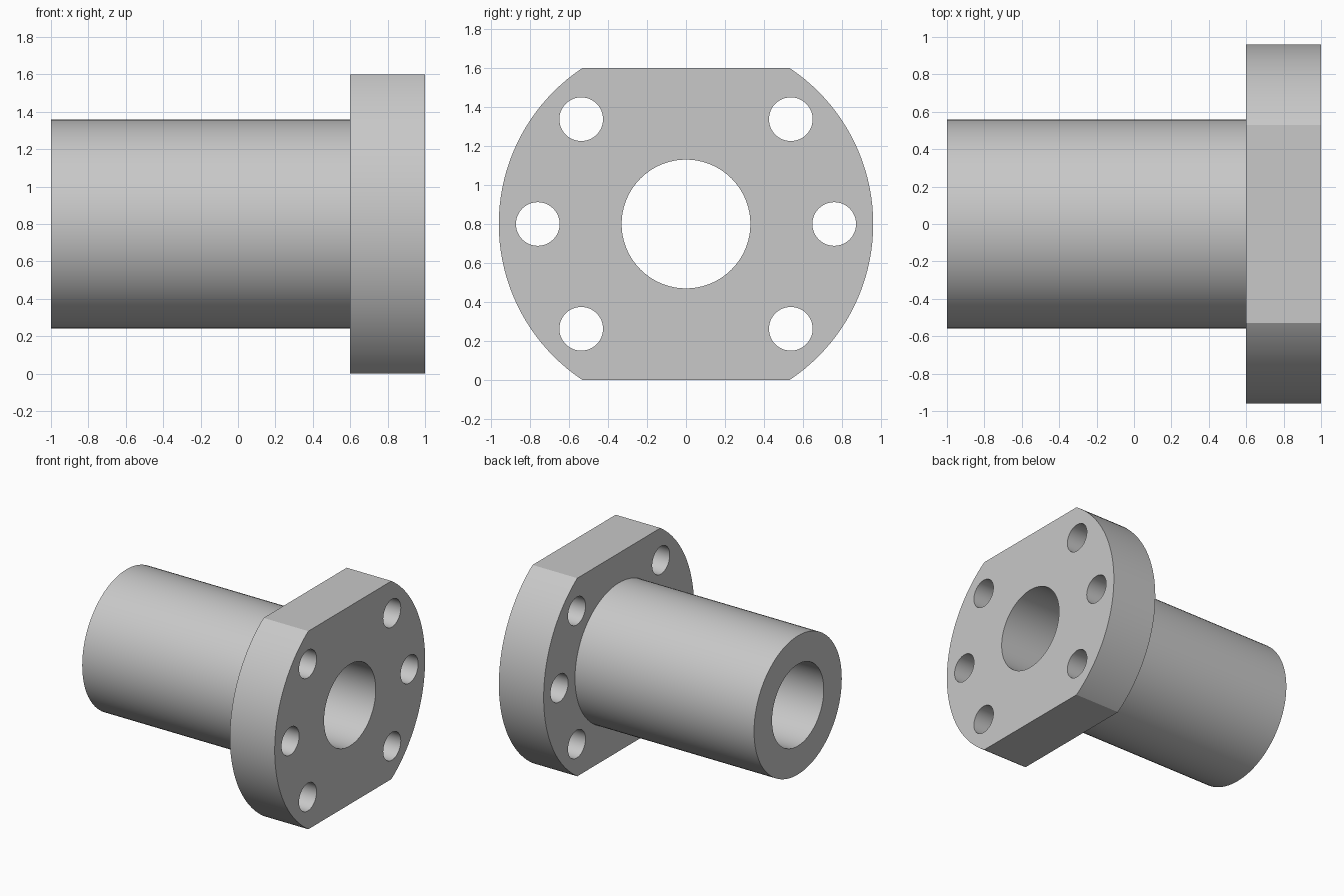
import bpy
from math import radians, cos, sin

cube = bpy.data.objects.get("Cube")
if cube:
    bpy.data.objects.remove(cube, do_unlink=True)

AXIS_Z = 0.8

grey = bpy.data.materials.new("plain grey")
grey.use_nodes = True
colour = (0.58, 0.58, 0.58, 1)
grey.diffuse_color = colour
grey.node_tree.nodes["Principled BSDF"].inputs["Base Color"].default_value = colour


def cylinder_x(name, radius, x0, x1, y=0, z=0, sides=96):
    """Cylinder along x, placed relative to the main axis."""
    bpy.ops.mesh.primitive_cylinder_add(
        vertices=sides, radius=radius, depth=x1 - x0,
        location=((x0 + x1) / 2, y, AXIS_Z + z), rotation=(0, radians(90), 0))
    obj = bpy.context.object
    obj.name = name
    bpy.ops.object.transform_apply(location=True, rotation=True, scale=True)
    obj.data.materials.append(grey)
    return obj


def combine(target, tool, operation):
    """Apply a boolean and remove the helper."""
    mod = target.modifiers.new(operation.lower(), 'BOOLEAN')
    mod.operation = operation
    mod.solver = 'EXACT'
    mod.object = tool
    bpy.context.view_layer.objects.active = target
    bpy.ops.object.modifier_apply(modifier=mod.name)
    bpy.data.objects.remove(tool, do_unlink=True)


# Round flange trimmed flat at top and bottom
nut = cylinder_x("flanged_sleeve", 0.96, 0.6, 1, sides=128)
bpy.ops.mesh.primitive_cube_add(size=1, location=(0.8, 0, AXIS_Z))
slab = bpy.context.object
slab.scale = (1, 3, 1.6)
bpy.ops.object.transform_apply(location=True, rotation=True, scale=True)
slab.data.materials.append(grey)
combine(nut, slab, 'INTERSECT')

# Sleeve and through bore
combine(nut, cylinder_x("sleeve", 0.56, -1, 0.8), 'UNION')
combine(nut, cylinder_x("bore", 0.33, -1.2, 1.2), 'DIFFERENCE')

# Bolt holes, three on each side
for angle in (-45, 0, 45, 135, 180, 225):
    a = radians(angle)
    hole = cylinder_x("bolt_hole", 0.112, 0.4, 1.2,
                      0.76 * cos(a), 0.76 * sin(a), sides=48)
    combine(nut, hole, 'DIFFERENCE')

# Smooth round walls with crisp edges
nut.data.materials.clear()
nut.data.materials.append(grey)
for face in nut.data.polygons:
    face.material_index = 0
bpy.ops.object.select_all(action='DESELECT')
nut.select_set(True)
bpy.context.view_layer.objects.active = nut
bpy.ops.object.shade_smooth_by_angle(angle=radians(30))
